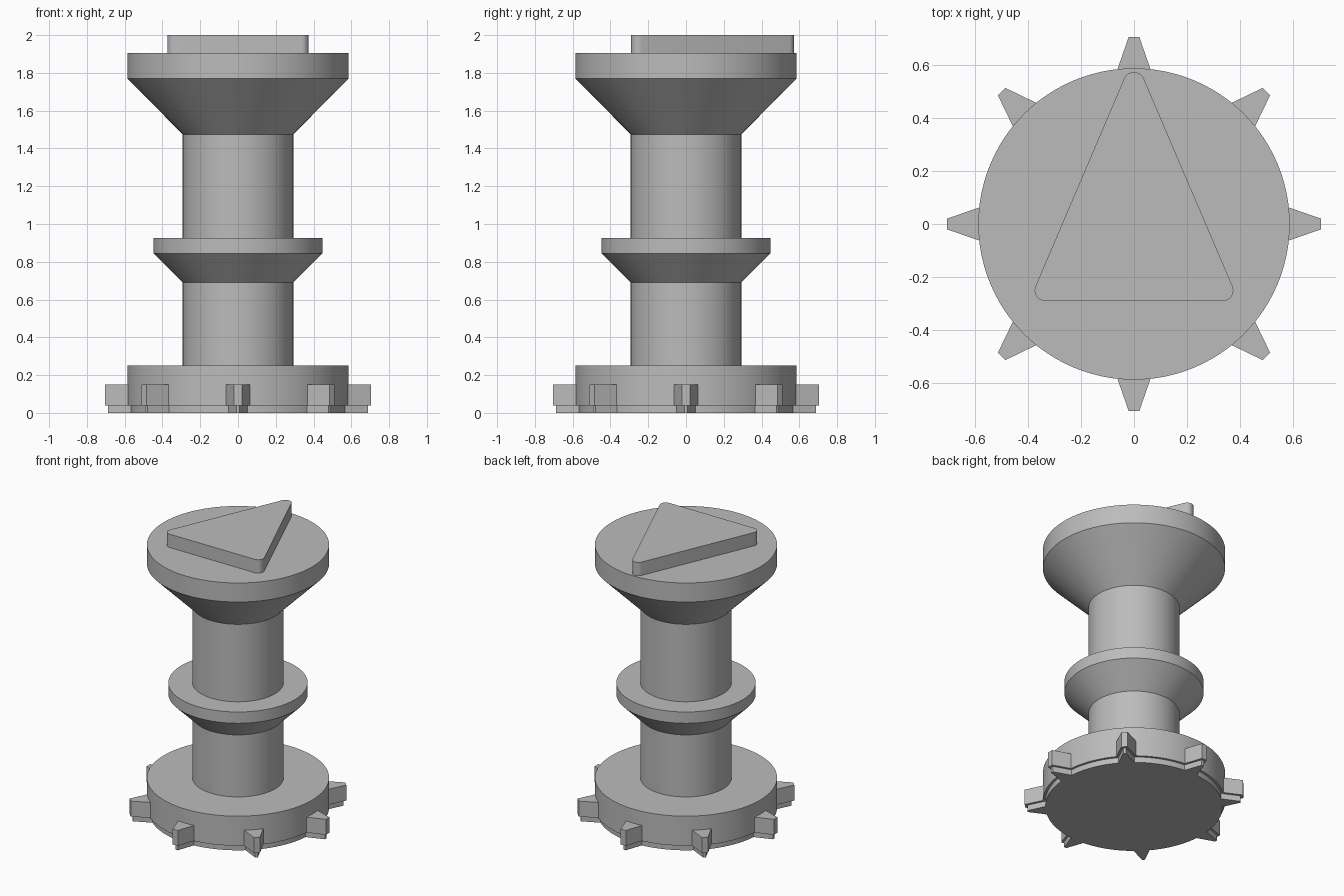
import bpy
import bmesh
from math import sin, cos, pi, tau, radians, atan2
from mathutils import Matrix, Vector

cube = bpy.data.objects.get("Cube")
if cube:
    bpy.data.objects.remove(cube, do_unlink=True)

grey = bpy.data.materials.new("plain grey")
grey.use_nodes = True
colour = (0.5, 0.5, 0.5, 1)
grey.diffuse_color = colour
grey.node_tree.nodes["Principled BSDF"].inputs["Base Color"].default_value = colour

SEGMENTS = 96
BODY_R = 0.586
SHAFT_R = 0.293
LIP = 0.04      # height of the inset layer under the base
INSET = 0.016


def finish(name, bm):
    bmesh.ops.recalc_face_normals(bm, faces=bm.faces)
    mesh = bpy.data.meshes.new(name)
    bm.to_mesh(mesh)
    bm.free()
    mesh.materials.append(grey)
    obj = bpy.data.objects.new(name, mesh)
    bpy.context.collection.objects.link(obj)
    bpy.ops.object.select_all(action='DESELECT')
    obj.select_set(True)
    bpy.context.view_layer.objects.active = obj
    bpy.ops.object.shade_smooth_by_angle(angle=radians(30))
    return obj


def lathe(name, profile):
    """Stack rings of (radius, z) and cap both ends."""
    bm = bmesh.new()
    rings = [[bm.verts.new((r * cos(tau * i / SEGMENTS), r * sin(tau * i / SEGMENTS), z))
              for i in range(SEGMENTS)] for r, z in profile]
    for low, high in zip(rings, rings[1:]):
        for i in range(SEGMENTS):
            j = (i + 1) % SEGMENTS
            bm.faces.new((low[i], low[j], high[j], high[i]))
    bm.faces.new(rings[0][::-1])
    bm.faces.new(rings[-1])
    return finish(name, bm)


def add_prism(bm, outline, z0, z1, turn=0):
    """Extrude a flat outline from z0 to z1, turned about the z axis."""
    spin = Matrix.Rotation(turn, 4, 'Z')
    low, high = ([bm.verts.new(spin @ Vector((x, y, z))) for x, y in outline]
                 for z in (z0, z1))
    n = len(outline)
    bm.faces.new(low[::-1])
    bm.faces.new(high)
    for i in range(n):
        j = (i + 1) % n
        bm.faces.new((low[i], low[j], high[j], high[i]))


# Turned parts
lathe("base_disc", [(BODY_R - INSET, 0), (BODY_R - INSET, LIP), (BODY_R, LIP), (BODY_R, 0.25)])
lathe("shaft", [(SHAFT_R, 0.24), (SHAFT_R, 1.49)])
lathe("middle_collar", [(SHAFT_R, 0.69), (0.448, 0.845), (0.448, 0.925)])
lathe("flared_head", [(SHAFT_R, 1.475), (BODY_R, 1.77), (BODY_R, 1.905)])


# Tapered teeth around the base, each with a smaller foot
def tooth_outline(inset):
    inner, outer = 0.54, 0.704 - inset
    wide, narrow = 0.077 - inset, 0.02 - inset * 0.7
    return [(inner, -wide), (outer, -narrow), (outer, narrow), (inner, wide)]


bm = bmesh.new()
for k in range(8):
    add_prism(bm, tooth_outline(0), LIP, 0.15, k * pi / 4)
    add_prism(bm, tooth_outline(INSET), 0, LIP, k * pi / 4)
finish("base_teeth", bm)

# Rounded triangular pointer on the head
corner_r = 0.04
centres = [Vector((0.334, -0.25)), Vector((0, 0.532)), Vector((-0.334, -0.25))]
outline = []
for i, c in enumerate(centres):
    before = c - centres[i - 1]
    after = centres[(i + 1) % 3] - c
    start = atan2(before.y, before.x) - pi / 2
    sweep = (atan2(after.y, after.x) - pi / 2 - start) % tau
    for s in range(9):
        a = start + sweep * s / 8
        outline.append((c.x + corner_r * cos(a), c.y + corner_r * sin(a)))
bm = bmesh.new()
add_prism(bm, outline, 1.9, 2.0)
finish("triangle_pointer", bm)
